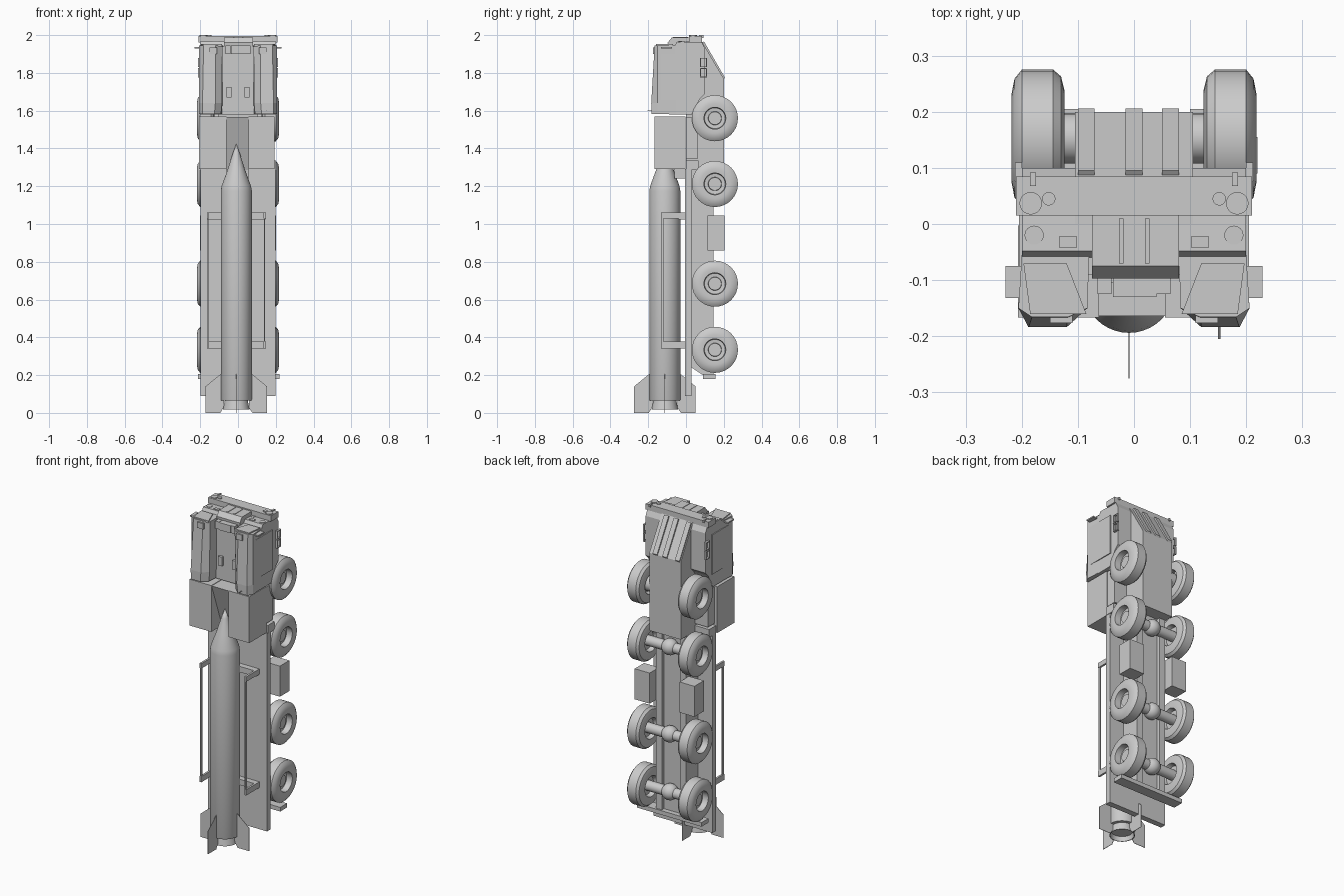
import bpy, bmesh, math
from mathutils import Vector

if "Cube" in bpy.data.objects:
    bpy.data.objects.remove(bpy.data.objects["Cube"])


def mesh(name, verts, faces, smooth=False):
    me = bpy.data.meshes.new(name)
    bm = bmesh.new()
    vs = [bm.verts.new(v) for v in verts]
    for f in faces:
        bm.faces.new([vs[i] for i in f])
    bmesh.ops.remove_doubles(bm, verts=bm.verts, dist=1e-5)
    bmesh.ops.recalc_face_normals(bm, faces=bm.faces)
    bm.to_mesh(me)
    bm.free()
    ob = bpy.data.objects.new(name, me)
    bpy.context.collection.objects.link(ob)
    if smooth:
        bpy.context.view_layer.objects.active = ob
        ob.select_set(True)
        bpy.ops.object.shade_smooth_by_angle(angle=math.radians(30))
        ob.select_set(False)
    return ob


def loft(name, rings):
    n = len(rings[0])
    faces = [(k * n + i, k * n + (i + 1) % n, (k + 1) * n + (i + 1) % n, (k + 1) * n + i)
             for k in range(len(rings) - 1) for i in range(n)]
    faces += [tuple(range(n)), tuple(range((len(rings) - 1) * n, len(rings) * n))]
    return mesh(name, [p for r in rings for p in r], faces)


def prism(name, yz, x0, x1):
    return loft(name, [[(x, y, z) for y, z in yz] for x in (x0, x1)])


def box(name, x0, x1, y0, y1, z0, z1):
    return prism(name, [(y0, z0), (y1, z0), (y1, z1), (y0, z1)], x0, x1)


def box_pair(name, x0, x1, *rest):
    box(name + "_right", x0, x1, *rest)
    box(name + "_left", -x1, -x0, *rest)


def lathe(name, prof, center, axis="Z", seg=32, flip=1, smooth=True):
    """prof is a list of (radius, distance along axis)."""
    c, verts, n = Vector(center), [], len(prof)
    for i in range(seg):
        a = 2 * math.pi * i / seg
        for r, h in prof:
            u, v, h = r * math.cos(a), r * math.sin(a), h * flip
            verts.append(c + Vector({"Z": (u, v, h), "X": (h, u, v), "Y": (u, h, v)}[axis]))
    faces = []
    for i in range(seg):
        a, b = i * n, ((i + 1) % seg) * n
        for k in range(n - 1):
            q = [a + k, b + k, b + k + 1, a + k + 1]
            if prof[k][0] == 0:
                q = [a + k, b + k + 1, a + k + 1]
            elif prof[k + 1][0] == 0:
                q = [a + k, b + k, a + k + 1]
            faces.append(q)
    return mesh(name, verts, faces, smooth)


def rod(name, r, h0, h1, center, axis="Z", seg=20):
    return lathe(name, [(0, h0), (r, h0), (r, h1), (0, h1)], center, axis, seg)


# Wheels and axles
AXLES = (0.334, 0.684, 1.212, 1.56)
TIRE = [(0, .15), (.055, .15), (.062, .124), (.085, .124), (.11, .13), (.122, .144), (.122, .2),
        (.106, .213), (.08, .218), (.058, .216), (.055, .18), (.036, .178), (.034, .19), (0, .19)]
for i, z in enumerate(AXLES):
    for side, s in (("right", 1), ("left", -1)):
        lathe(f"wheel_{i}_{side}", TIRE, (0, .153, z), "X", 32, s)
    rod(f"axle_{i}", .03, -.152, .152, (0, .153, z), "X")
    if i < 3:
        ball = [(.048 * math.sin(math.pi * k / 10), -.048 * math.cos(math.pi * k / 10)) for k in range(11)]
        ball[0], ball[-1] = (0, -.048), (0, .048)
        lathe(f"differential_{i}", ball, (0, .153, z), "X", 20)
    else:
        rod("front_axle_housing", .045, -.14, .14, (0, .153, z), "X")

# Chassis, deck and hull
box("deck", -.198, .198, -.005, .03, .09, 1.29)
prism("frame", [(.03, .24), (.09, .2), (.125, .2), (.125, 1.32), (.03, 1.32)], -.1, .1)
box_pair("frame_rail", .06, .1, .12, .145, .2, 1.3)
box("rear_bumper", -.213, .22, .09, .155, .18, .205)
box_pair("fuel_tank", .1, .2, .115, .205, .86, 1.045)
prism("belly_hull", [(.0, 1.3), (.2, 1.3), (.2, 1.77), (.085, 1.965), (.0, 1.965)], -.105, .105)
box("side_lockers", -.19, .19, 0, .062, 1.345, 1.565)
box("front_fenders", -.2, .2, .0, .065, 1.285, 1.335)

# Sloped belly plate ribs
for x in (-.085, 0, .065):
    prism("belly_rib", [(.19, 1.77), (.2, 1.765), (.206, 1.775), (.095, 1.967), (.085, 1.96)],
          x - .015, x + .015)

# Equipment boxes behind the cab, with a sloping groove for the nose
box("equipment_box_left", -.207, -.062, -.167, -.003, 1.29, 1.57)
box("equipment_box_right", .055, .192, -.167, -.003, 1.29, 1.57)
prism("nose_groove", [(-.003, 1.24), (-.06, 1.24), (-.062, 1.285), (-.164, 1.567), (-.003, 1.567)],
      -.062, .055)

# Cab body
prism("cab_body", [(-.09, 1.58), (.03, 1.58), (.05, 1.62), (.075, 1.665), (.1, 1.69), (.1, 1.93),
                   (.085, 1.96), (-.048, 1.965), (-.06, 1.94), (-.09, 1.94)], -.2, .2)
box("cab_bumper", -.21, .21, .015, .085, 1.96, 1.995)
prism("grille_nose", [(-.09, 1.9), (.02, 1.9), (.02, 1.988), (-.075, 1.988), (-.097, 1.96)], -.075, .08)
for x in (-.027, .02):
    box("grille_slat", x, x + .008, -.07, .01, 1.985, 1.991)
box("cab_center_housing", -.037, .04, -.13, -.08, 1.9, 1.945)
box_pair("center_housing_step", .04, .065, -.125, -.085, 1.9, 1.945)

# Raised cab pods either side of the centre recess
for side, s in (("right", 1), ("left", -1)):
    def ring(z, y1, xi, xo, yr):
        return [(s * .08, y1, z), (s * .2, y1, z), (s * .206, -.15, z), (s * xo, yr, z), (s * xi, yr, z),
                (s * (xi - .035), -.15, z)]
    loft("cab_pod_" + side, [ring(1.582, -.05, .125, .188, -.182), ring(1.64, -.05, .12, .188, -.184),
                             ring(1.945, -.055, .118, .182, -.166)])
    # Windscreen pane
    loft("windscreen_" + side, [[(s * x, y, z) for x, y in ((.085, -.16), (.185, -.16), (.197, -.07),
                                                         (.12, -.07))] for z in (1.94, 1.952)])
    box("pod_vent", s * .13 - .02, s * .13 + .02, -.176, -.16, 1.9, 1.935)
    # Mirrors, lamps and hatches
    box("mirror_" + side, *sorted((s * .2, s * .229)), -.132, -.075, 1.93, 1.938)
    rod("headlight_" + side, .02, 0, .005, (s * .184, .037, 1.995), seg=24)
    rod("small_lamp_" + side, .012, 0, .005, (s * .152, .045, 1.995), seg=20)
    rod("upper_lamp_" + side, .017, 0, .004, (s * .178, -.02, 1.963), seg=24)
    box("marker_lamp_" + side, s * .118 - .016, s * .118 + .016, -.042, -.022, 1.96, 1.969)
    box("tow_hook_" + side, s * .18 - .005, s * .18 + .005, .068, .092, 1.985, 2)
    box("recess_hatch_" + side, s * .048 - .013, s * .048 + .013, -.105, -.088, 1.67, 1.725)
    # Side step loops
    for z0, z1 in ((1.775, 1.825), (1.83, 1.88)):
        x0, x1 = sorted((s * .2, s * .212))
        for z in (z0, z1 - .005):
            box("step_bar_" + side, x0, x1, .075, .11, z, z + .005)
        for y in (.075, .105):
            box("step_post_" + side, x0, x1, y, y + .005, z0, z1)
    box("door_panel_" + side, *sorted((s * .199, s * .205)), -.14, .04, 1.66, 1.9)
rod("aerial", .002, -.205, -.16, (.152, 0, 1.6), "Y", 8)

# Missile with nozzle
MX, MY = -.009, -.112
lathe("missile_body", [(0, .065), (.08, .065), (.082, .07), (.082, 1.175), (.078, 1.2), (.047, 1.285),
                       (.02, 1.37), (0, 1.425)], (MX, MY, 0), seg=40)
lathe("missile_nozzle", [(0, .045), (.06, .045), (.066, .018), (.07, .018), (.06, .07), (0, .07)],
      (MX, MY, 0), seg=32)
# Fins in a cross
for k in range(4):
    a = k * math.pi / 2
    d, t = Vector((math.cos(a), math.sin(a), 0)), Vector((-math.sin(a), math.cos(a), 0)) * .0012
    pts = [(.066, .03), (.085, 0), (.163, 0), (.163, .14), (.08, .208), (.066, .208)]
    loft(f"missile_fin_{k}", [[Vector((MX, MY, z)) + d * r + t * w for r, z in pts] for w in (-1, 1)])

# Cradles and side guard frames
for z0, z1 in ((.342, .377), (1.025, 1.06)):
    box("missile_cradle", -.165, .145, -.04, 0, z0, z1)
for x0, x1 in ((-.165, -.153), (.135, .147)):
    for z0, z1 in ((.342, .377), (1.03, 1.06)):
        box("guard_arm", x0, x1, -.133, 0, z0, z1)
    box("guard_rail", x0 + .003, x1 - .003, -.133, -.118, .345, 1.055)
